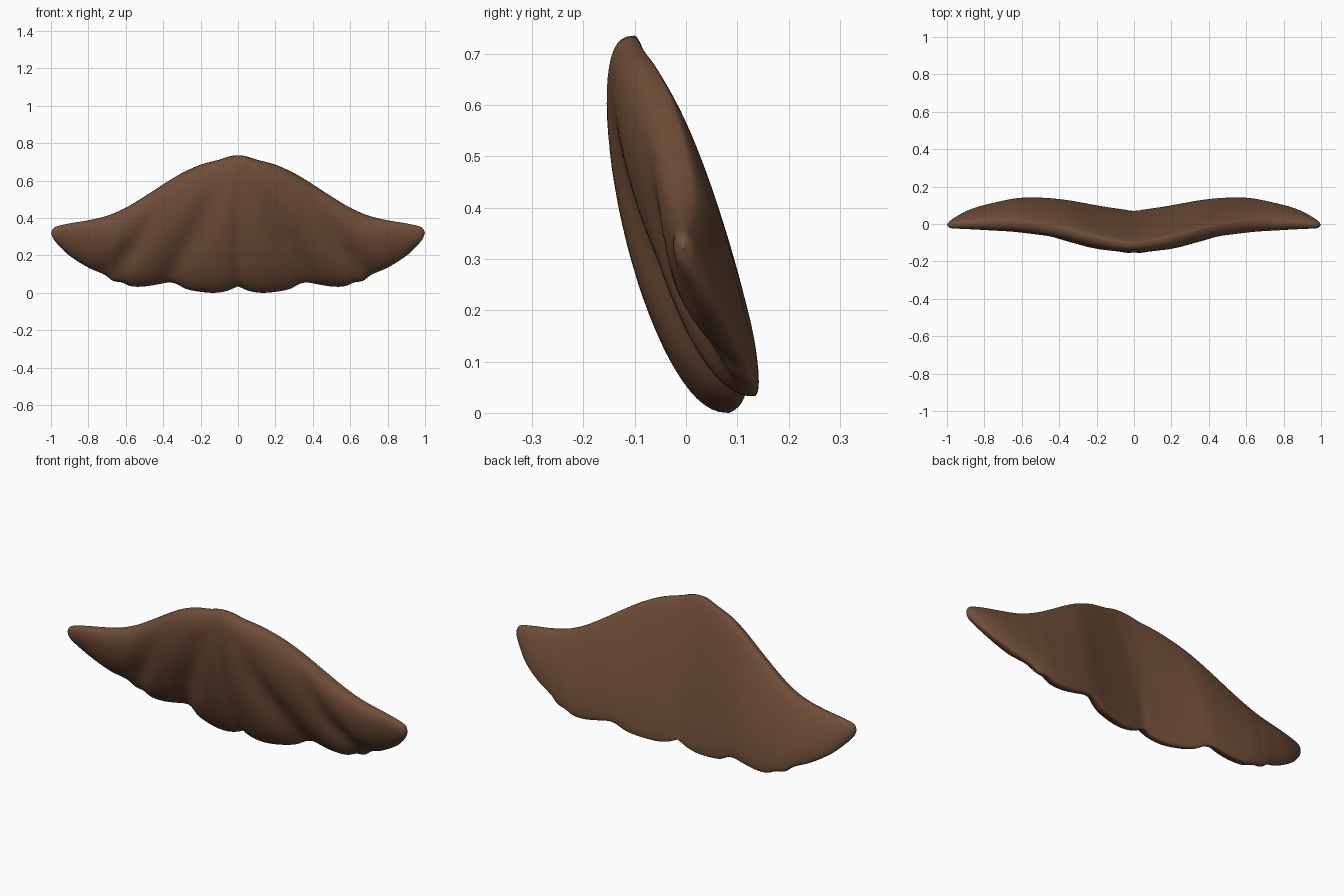
import bpy, bmesh, math

if "Cube" in bpy.data.objects:
    bpy.data.objects.remove(bpy.data.objects["Cube"])

# outline and depth profiles of one half: (x, value)
TOP = [(0, .735), (.04, .731), (.1, .712), (.2, .685), (.3, .64), (.4, .58), (.5, .515), (.6, .455),
       (.7, .412), (.8, .388), (.9, .371), (.96, .358), (.988, .345), (1, .32)]
BOTTOM = [(0, .035), (.06, .01), (.13, 0), (.22, .008), (.28, .022), (.33, .048), (.37, .055),
          (.43, .045), (.5, .034), (.57, .035), (.62, .055), (.67, .065), (.71, .095),
          (.8, .135), (.9, .198), (.96, .255), (.988, .29), (1, .32)]
Y_TOP = [(0, -.1), (.04, -.099), (.2, -.07), (.4, -.02), (.6, .01), (.8, .01), (1, -.005)]
Y_BOTTOM = [(0, .07), (.04, .072), (.15, .085), (.4, .125), (.6, .13), (.75, .1), (.9, .055), (1, -.005)]
FRONT = [(0, .108), (.12, .118), (.3, .115), (.5, .108), (.7, .085), (.85, .06),
         (.95, .035), (.985, .02), (1, 0)]
BACK = [(0, .026), (.04, .027), (.15, .033), (.5, .036), (.8, .036), (.93, .025), (.985, .015), (1, 0)]


def curve(pts, x):
    """Smooth interpolation through the profile points."""
    i = 0
    while i < len(pts) - 2 and x > pts[i + 1][0]:
        i += 1
    def slope(k):
        a, b = pts[max(k - 1, 0)], pts[min(k + 1, len(pts) - 1)]
        return (b[1] - a[1]) / (b[0] - a[0])
    (x0, y0), (x1, y1) = pts[i], pts[i + 1]
    h = x1 - x0
    s = (x - x0) / h
    return (y0 * (1 + 2 * s) * (1 - s) ** 2 + y1 * s * s * (3 - 2 * s)
            + h * slope(i) * s * (1 - s) ** 2 - h * slope(i + 1) * s * s * (1 - s))


def groove(x, t):
    """Depth of the valleys between the hair locks, fanning down from the top."""
    g1 = .03 + .335 * (1 - t) ** .8
    g2 = .40 + .29 * (1 - t) ** .9
    fade = min(1, 1.7 * (1 - t))
    return fade * (.038 * math.exp(-((x - g1) / .075) ** 2)
                   + .034 * math.exp(-((x - g2) / .08) ** 2)
                   + .008 * math.exp(-(x / .03) ** 2))


# moustache half: closed cross-sections swept from the centre to the tip
COLS, RING = 100, 64
bm = bmesh.new()
rows = []
for c in range(COLS + 1):
    x = math.sin(c / COLS * math.pi / 2)
    zt, zb = curve(TOP, x), curve(BOTTOM, x)
    yt, yb = curve(Y_TOP, x), curve(Y_BOTTOM, x)
    row = []
    for r in range(RING):
        a = 2 * math.pi * r / RING
        t, s = (1 - math.cos(a)) / 2, math.sin(a)
        y = yb + (yt - yb) * t
        if s > 0:
            y -= s ** .85 * (curve(FRONT, x) - groove(x, t) * min(1, (1 - x) * 4))
        else:
            # flatter back with a short notch at the bottom centre
            notch = .02 * math.exp(-(x / .03) ** 2) * (1 - t) ** 4
            y -= s * (curve(BACK, x) - notch)
        row.append(bm.verts.new((x, y, zb + (zt - zb) * t)))
    rows.append(row)
for p, q in zip(rows, rows[1:]):
    for r in range(RING):
        n = (r + 1) % RING
        bm.faces.new((p[r], p[n], q[n], q[r]))
bmesh.ops.remove_doubles(bm, verts=bm.verts, dist=.0002)
bmesh.ops.recalc_face_normals(bm, faces=bm.faces)
mesh = bpy.data.meshes.new("moustache")
bm.to_mesh(mesh)
bm.free()
moustache = bpy.data.objects.new("moustache", mesh)
bpy.context.collection.objects.link(moustache)

# mirror the other half
mirror = moustache.modifiers.new("mirror", 'MIRROR')
mirror.use_clip = True

brown = bpy.data.materials.new("brown hair")
brown.diffuse_color = (.16, .076, .04, 1)
brown.use_nodes = True
brown.node_tree.nodes["Principled BSDF"].inputs["Base Color"].default_value = brown.diffuse_color
mesh.materials.append(brown)
bpy.context.view_layer.objects.active = moustache
moustache.select_set(True)
bpy.ops.object.shade_smooth_by_angle(angle=math.radians(50))
